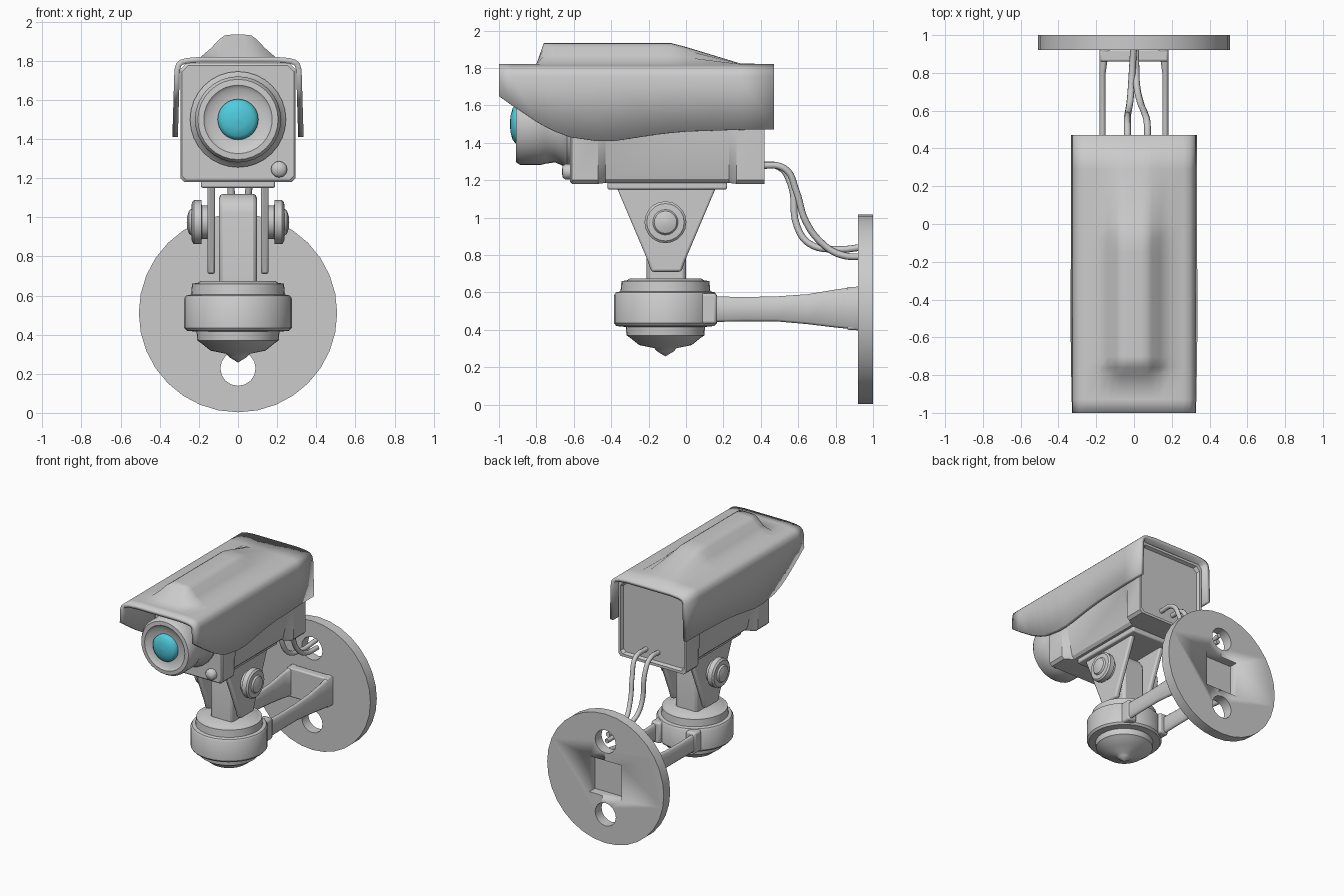
import bpy, bmesh
from math import pi, sin, cos
from mathutils import Vector

if "Cube" in bpy.data.objects:
    bpy.data.objects.remove(bpy.data.objects["Cube"])


def finish(name, bm, recalc=True, bevel=0, angle=35):
    if recalc:
        bmesh.ops.recalc_face_normals(bm, faces=bm.faces)
    me = bpy.data.meshes.new(name)
    bm.to_mesh(me)
    bm.free()
    ob = bpy.data.objects.new(name, me)
    bpy.context.collection.objects.link(ob)
    bpy.ops.object.select_all(action='DESELECT')
    ob.select_set(True)
    bpy.context.view_layer.objects.active = ob
    bpy.ops.object.shade_smooth_by_angle(angle=angle * pi / 180)
    if bevel:
        m = ob.modifiers.new("bevel", 'BEVEL')
        m.width, m.segments, m.limit_method = bevel, 2, 'ANGLE'
    return ob


def loft(name, sections, closed=True, **kw):
    """Skin a list of equal-length 3D sections; closed sections get end caps."""
    bm = bmesh.new()
    rows = [[bm.verts.new(p) for p in s] for s in sections]
    n = len(rows[0])
    for a, b in zip(rows, rows[1:]):
        for j in range(n if closed else n - 1):
            k = (j + 1) % n
            bm.faces.new((a[j], a[k], b[k], b[j]))
    if closed:
        bm.faces.new(rows[0])
        bm.faces.new(rows[-1])
    return finish(name, bm, recalc=closed, **kw)


def lathe(name, profile, axis, centre, segs=32, **kw):
    """Spin (radius, height) points round an axis through centre."""
    def place(r, h, t):
        u, v = r * cos(t), r * sin(t)
        return Vector(centre) + Vector({'X': (h, u, v), 'Y': (u, h, v), 'Z': (u, v, h)}[axis])
    rings = [[place(max(r, 0.001), h, 2 * pi * i / segs) for i in range(segs)] for r, h in profile]
    return loft(name, rings, **kw)


def prism(name, pts, x0, x1, **kw):
    """Extrude a (y, z) outline along x."""
    return loft(name, [[(x, y, z) for y, z in pts] for x in (x0, x1)], **kw)


def block(name, x0, x1, y0, y1, z0, z1, **kw):
    return prism(name, [(y0, z0), (y1, z0), (y1, z1), (y0, z1)], x0, x1, **kw)


def cut(ob, cutter):
    m = ob.modifiers.new("cut", 'BOOLEAN')
    m.operation, m.object, m.solver = 'DIFFERENCE', cutter, 'EXACT'
    cutter.hide_render = True
    cutter.hide_set(True)


# Hood: bent sheet with a swept lower edge and a raised ridge (y, lower z, ridge height)
stations = [(-1, 1.65, 0), (-.93, 1.6, 0), (-.80, 1.513, 0), (-.76, 1.49, .113), (-.70, 1.46, .113),
            (-.62, 1.43, .113), (-.48, 1.41, .113), (-.38, 1.41, .113), (-.15, 1.445, .113),
            (-.08, 1.453, .113), (0, 1.46, .092), (.29, 1.47, .004), (.47, 1.472, 0)]


def hood_section(y, zb, h):
    half = [(.325 + (1.76 - zb) * .03, zb), (.325, 1.755), (.316, 1.785), (.295, 1.805), (.26, 1.814),
            (.19, 1.82), (.137, 1.82 + h * .4), (.095, 1.82 + h * .8), (.068, 1.82 + h * .97), (.038, 1.82 + h)]
    return [(-x, y, z) for x, z in half] + [(x, y, z) for x, z in reversed(half)]


hood = loft("hood", [hood_section(*s) for s in stations], closed=False, angle=75)
m = hood.modifiers.new("thickness", 'SOLIDIFY')
m.thickness, m.offset = .028, -1


# Housing: end flanges with a tapered waist, recessed rear panel
def body_section(y, wb, wt, z0, inset=0):
    half = [(wb - .02, z0 + inset), (wb, z0 + .02 + inset), (wt, 1.45), (wt, 1.755 - inset), (wt - .03, 1.785 - inset)]
    half = [(x - inset, z) for x, z in half]
    return [(x, y, z) for x, z in half] + [(-x, y, z) for x, z in half[::-1]]


loft("housing", [body_section(-.62, .295, .295, 1.18, .01), body_section(-.61, .295, .295, 1.18),
                 body_section(-.47, .295, .295, 1.18), body_section(-.43, .23, .285, 1.185),
                 body_section(.23, .23, .285, 1.185), body_section(.27, .295, .295, 1.18),
                 body_section(.42, .295, .295, 1.18), body_section(.42, .295, .295, 1.18, .02),
                 body_section(.395, .295, .295, 1.18, .03)], angle=30)
block("housing_foot", -.19, .19, -.42, .22, 1.15, 1.2, bevel=.01)

# Lens barrel, glass and front knob
lathe("lens_barrel", [(.245, -.58), (.245, -.635), (.225, -.655), (.205, -.70), (.212, -.75), (.22, -.78),
                      (.22, -.885), (.205, -.908), (.175, -.91), (.158, -.895), (.10, -.89)], 'Y', (0, 0, 1.5),
      angle=40)
glass = lathe("lens_glass", [(.104, -.88), (.104, -.91), (.085, -.927), (.045, -.938), (0, -.942)],
              'Y', (0, 0, 1.5), angle=60)
mat = bpy.data.materials.new("teal_glass")
mat.diffuse_color = (.08, .6, .72, 1)
mat.use_nodes = True
mat.node_tree.nodes["Principled BSDF"].inputs["Base Color"].default_value = mat.diffuse_color
glass.data.materials.append(mat)
lathe("front_knob", [(.042, -.6), (.042, -.645), (.03, -.66), (0, -.664)], 'Y', (.21, 0, 1.245), 12, angle=60)

# Fork plates and pivot bolts, both sides
for s, side in ((-1, "left"), (1, "right")):
    prism("fork_plate_" + side, [(-.37, 1.16), (.16, 1.16), (-.005, .77), (-.025, .71), (-.185, .71), (-.205, .77)],
          s * .117, s * .157, bevel=.012)
    lathe("pivot_bolt_" + side, [(.085, s * .13), (.085, s * .185), (.112, s * .187), (.112, s * .225),
                                 (.10, s * .236), (.068, s * .238), (.06, s * .25), (.03, s * .26), (0, s * .262)],
          'X', (0, -.11, .975), 20)

# Tilt post with a rounded head
head = [(-.105 + .105 * cos(pi * i / 8), 1.02 + .1 * sin(pi * i / 8)) for i in range(9)]
prism("tilt_post", [(-.21, .62), (0, .62)] + head, -.096, .096, bevel=.02)

# Swivel base with stepped collar and pointed underside
lathe("swivel_base", [(0, .675), (.19, .675), (.205, .665), (.235, .66), (.24, .605), (.265, .6), (.275, .585),
                      (.275, .435), (.262, .42), (.212, .415), (.208, .37), (.19, .358), (.14, .318),
                      (.06, .302), (.045, .285), (0, .258)], 'Z', (0, -.11, 0), angle=40)

# Twin wall arms flaring to the plate, with root lugs, joined by a rear block
for s, side in ((-1, "left"), (1, "right")):
    rows = []
    for y, z0, z1, xi in [(.08, .44, .58, .148), (.3, .445, .575, .15), (.48, .445, .578, .15), (.65, .43, .59, .15),
                          (.8, .412, .615, .15), (.87, .405, .625, .14), (.925, .395, .632, .12)]:
        xo, c = .182, .012
        rows.append([(s * x, y, z) for x, z in [(xi + c, z0), (xo - c, z0), (xo, z0 + c), (xo, z1 - c),
                                                (xo - c, z1), (xi + c, z1), (xi, z1 - c), (xi, z0 + c)]])
    loft("wall_arm_" + side, rows, angle=50)
    block("arm_root_" + side, s * .11, s * .19, .0, .165, .43, .595, bevel=.015)
block("arm_block", -.18, .18, .86, .925, .4, .63, bevel=.01)

# Wall plate with two cable holes and a square pocket
plate = lathe("wall_plate", [(.507, .92), (.507, 1)], 'Y', (0, 0, .51))
for z in (.228, .8):
    cut(plate, lathe("hole_cutter", [(.09, .8), (.09, 1.1)], 'Y', (0, 0, z), 16))
cut(plate, block("pocket_cutter", -.14, .14, .932, 1.1, .37, .65))

# Two cables from the housing to the upper hole
paths = [[(-.035, .38, 1.28), (-.035, .5, 1.27), (-.035, .56, 1.18), (-.03, .595, .95), (-.02, .66, .86),
          (-.01, .8, .83), (0, .97, .845)],
         [(.07, .38, 1.28), (.07, .53, 1.26), (.055, .59, 1.14), (.035, .64, .98), (.015, .73, .86),
          (.01, .83, .80), (.01, .97, .79)]]
for i, path in enumerate(paths):
    cu = bpy.data.curves.new("cable", 'CURVE')
    cu.dimensions, cu.bevel_depth, cu.bevel_resolution, cu.use_fill_caps = '3D', .018, 2, True
    sp = cu.splines.new('BEZIER')
    sp.resolution_u = 6
    sp.bezier_points.add(len(path) - 1)
    for bp, p in zip(sp.bezier_points, path):
        bp.co = p
        bp.handle_left_type = bp.handle_right_type = 'AUTO'
    bpy.context.collection.objects.link(bpy.data.objects.new("cable_%d" % (i + 1), cu))
